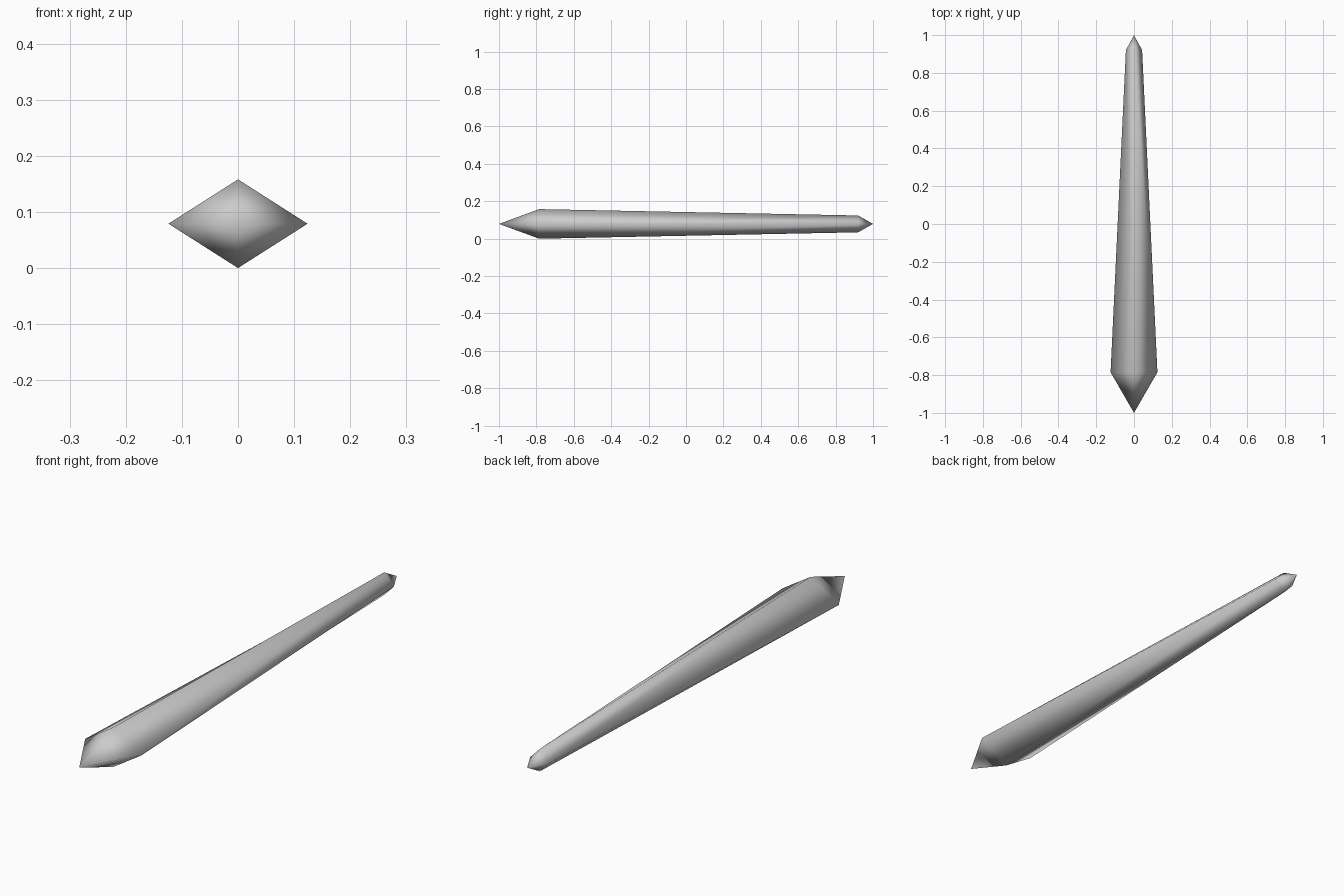
import bpy
import bmesh

cube = bpy.data.objects.get("Cube")
if cube:
    bpy.data.objects.remove(cube, do_unlink=True)

# Plain grey material
grey = bpy.data.materials.new("plain grey")
grey.use_nodes = True
colour = (0.6, 0.6, 0.6, 1)
grey.diffuse_color = colour
grey.node_tree.nodes["Principled BSDF"].inputs["Base Color"].default_value = colour

MID_Z = 0.079
bm = bmesh.new()


def diamond_ring(y, half_width, half_height):
    """Four corners of a diamond cross-section at the given depth."""
    corners = ((half_width, 0), (0, half_height), (-half_width, 0), (0, -half_height))
    return [bm.verts.new((x, y, MID_Z + z)) for x, z in corners]


# Pointed ends and the two diamond sections between them
front_tip = bm.verts.new((0, -1, MID_Z))
wide_ring = diamond_ring(-0.785, 0.124, 0.079)
narrow_ring = diamond_ring(0.92, 0.043, 0.045)
back_tip = bm.verts.new((0, 1, MID_Z))

# Front point, long tapering shaft and back point
for i in range(4):
    j = (i + 1) % 4
    bm.faces.new((front_tip, wide_ring[i], wide_ring[j]))
    bm.faces.new((wide_ring[i], narrow_ring[i], narrow_ring[j], wide_ring[j]))
    bm.faces.new((narrow_ring[i], back_tip, narrow_ring[j]))

bmesh.ops.recalc_face_normals(bm, faces=bm.faces[:])
for face in bm.faces:
    face.smooth = True

mesh = bpy.data.meshes.new("tapered_spike")
bm.to_mesh(mesh)
bm.free()
mesh.materials.append(grey)
spike = bpy.data.objects.new("tapered_spike", mesh)
bpy.context.collection.objects.link(spike)
